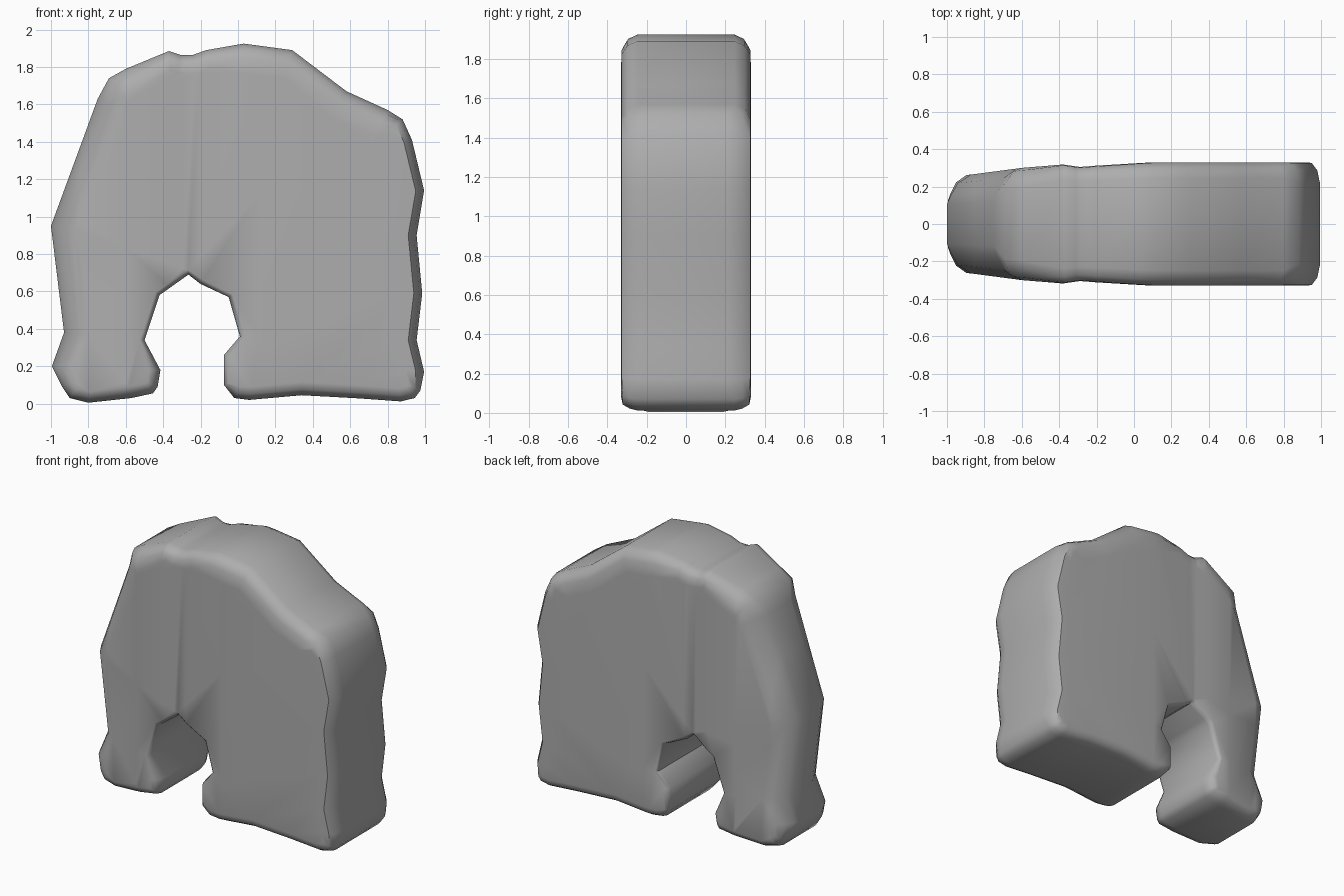
import bpy, bmesh, math
from mathutils import Vector

if "Cube" in bpy.data.objects:
    bpy.data.objects.remove(bpy.data.objects["Cube"])

# Outline in x/z (clockwise seen from the front), grouped by edge rounding:
# (inset width, rounding depth as a share of half thickness, crispness, points)
GROUPS = [
    (.13, .58, 2.3, [(-.93, .38), (-1, .95), (-.75, 1.63)]),
    (.13, .35, 3.5, [(-.69, 1.74), (-.6, 1.79)]),
    (.10, .25, 5, [(-.37, 1.885), (-.31, 1.865), (-.24, 1.865), (-.17, 1.89)]),
    (.16, .25, 6, [(.03, 1.925), (.29, 1.89), (.58, 1.67), (.8, 1.57)]),
    (.10, .35, 6, [(.88, 1.52), (.93, 1.41), (.995, 1.14), (.955, .9),
                   (.985, .59), (.955, .34), (.995, .17)]),
    (.07, .25, 4, [(.975, .07), (.945, .03), (.87, .012), (.65, .028),
                   (.34, .045), (.06, .02), (-.02, .03)]),
    (.025, .12, 2, [(-.075, .1), (-.075, .26), (.01, .36), (-.05, .57),
                    (-.2, .64), (-.265, .69), (-.42, .58), (-.5, .34)]),
    (.06, .30, 3, [(-.415, .18), (-.43, .09), (-.455, .055), (-.57, .03),
                   (-.8, .005), (-.9, .03), (-.94, .09)]),
    (.10, .5, 2.3, [(-.995, .2)]),
]
LEVELS = [0, .15, .45, 1]  # share of the inset at each ring

# Half thickness along x: thin on the left, shallow groove, then constant
THICK = [(-1, .25), (-.85, .267), (-.6, .3), (-.38, .318), (-.29, .305),
         (-.2, .312), (.1, .33), (1, .33)]


def half(x):
    for (a, p), (b, q) in zip(THICK, THICK[1:]):
        if x <= b:
            return p + (q - p) * (x - a) / (b - a)
    return THICK[-1][1]


pts = [(Vector(p), w, d, e) for w, d, e, group in GROUPS for p in group]
n = len(pts)


# Inward directions, smoothed along the outline
def edge_normal(i):
    e = (pts[(i + 1) % n][0] - pts[i % n][0]).normalized()
    return Vector((e.y, -e.x))


raw = [(edge_normal(i - 1) + edge_normal(i)).normalized() for i in range(n)]
inward = [(raw[i - 1] + raw[i] * 2 + raw[(i + 1) % n]).normalized() for i in range(n)]

# Rounded slab: rings from front face to back face
bm = bmesh.new()
rings = []
for side, levels in ((-1, LEVELS[::-1]), (1, LEVELS)):
    for f in levels:
        ring = []
        for (p, w, d, e), nrm in zip(pts, inward):
            q = p + nrm * w * f
            ring.append(bm.verts.new((q.x, side * (1 - d * (1 - f) ** e), q.y)))
        rings.append(ring)
for a, b in zip(rings, rings[1:]):
    for i in range(n):
        j = (i + 1) % n
        bm.faces.new((a[i], a[j], b[j], b[i]))
caps = [bm.faces.new(rings[0][::-1]), bm.faces.new(rings[-1])]
bm.normal_update()
bmesh.ops.triangulate(bm, faces=caps)

# Cut at each thickness change, then apply the thickness
for x, _ in THICK[1:-1]:
    bmesh.ops.bisect_plane(bm, geom=bm.verts[:] + bm.edges[:] + bm.faces[:],
                           dist=1e-5, plane_co=(x, 0, 0), plane_no=(1, 0, 0))
for v in bm.verts:
    v.co.y *= half(v.co.x)
bmesh.ops.recalc_face_normals(bm, faces=bm.faces[:])

mesh = bpy.data.meshes.new("stone_arch")
bm.to_mesh(mesh)
bm.free()
arch = bpy.data.objects.new("stone_arch", mesh)
bpy.context.collection.objects.link(arch)

# Dark grey stone
stone = bpy.data.materials.new("dark_stone")
stone.diffuse_color = (.42, .42, .42, 1)
stone.use_nodes = True
stone.node_tree.nodes["Principled BSDF"].inputs["Base Color"].default_value = stone.diffuse_color
mesh.materials.append(stone)

bpy.context.view_layer.objects.active = arch
arch.select_set(True)
bpy.ops.object.shade_smooth_by_angle(angle=math.radians(50))
